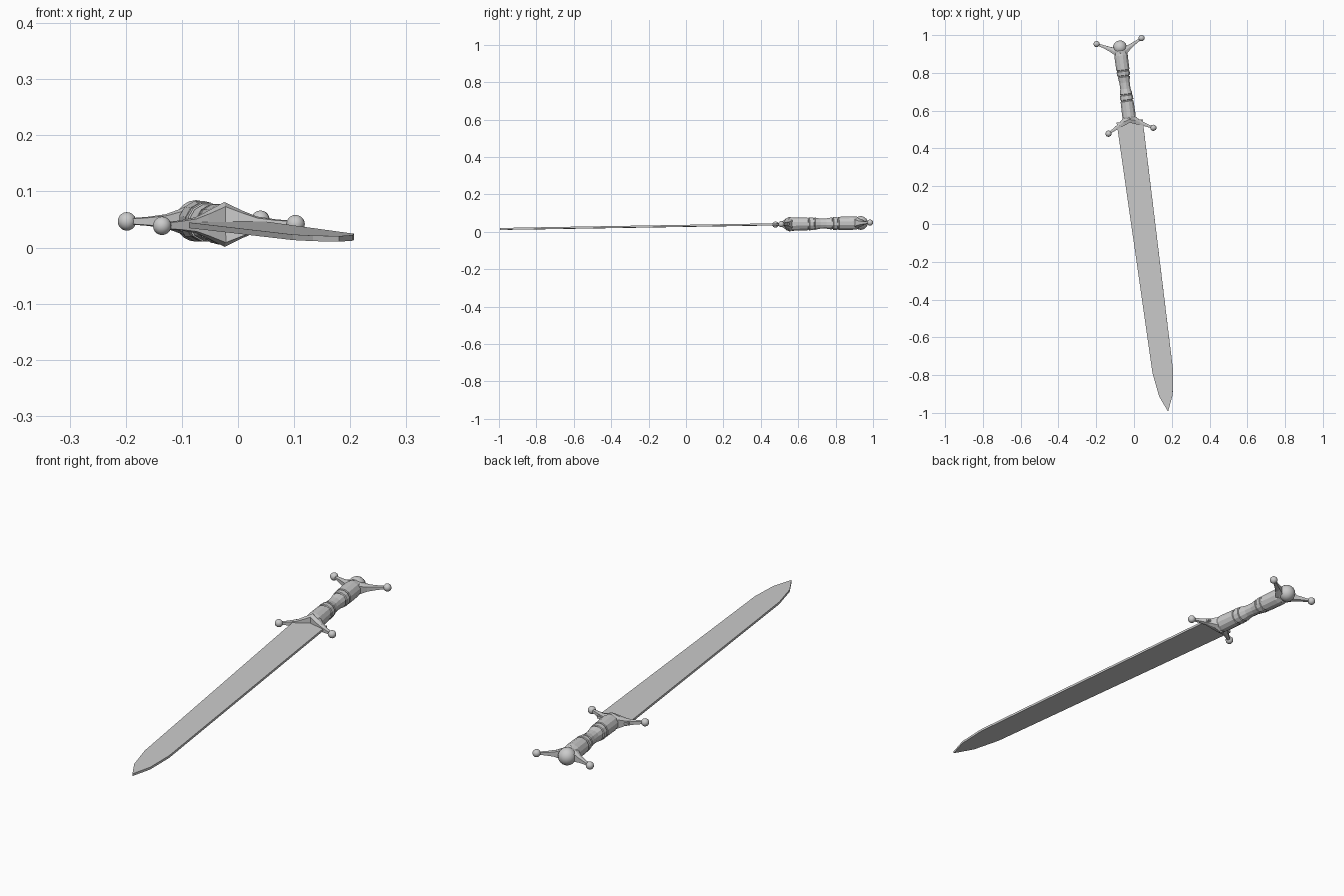
import bpy, bmesh, math
from mathutils import Matrix, Vector

if "Cube" in bpy.data.objects:
    bpy.data.objects.remove(bpy.data.objects["Cube"])

# Sword is modelled along local Y (pommel +Y, tip -Y), then laid down at a slight angle
LAY = (Matrix.Translation((0.049, 0, 0.032)) @ Matrix.Rotation(math.radians(7.53), 4, 'Z')
       @ Matrix.Rotation(0.0165, 4, 'X') @ Matrix.Rotation(-0.012, 4, 'Y'))


def finish(name, bm, smooth=False):
    bmesh.ops.recalc_face_normals(bm, faces=bm.faces)
    bm.transform(LAY)
    for f in bm.faces:
        f.smooth = smooth
    me = bpy.data.meshes.new(name)
    bm.to_mesh(me)
    bm.free()
    ob = bpy.data.objects.new(name, me)
    bpy.context.collection.objects.link(ob)
    return ob


def loft(bm, rings):
    rows = [[bm.verts.new(p) for p in r] for r in rings]
    n = len(rows[0])
    for a, b in zip(rows, rows[1:]):
        for i in range(n):
            j = (i + 1) % n
            bm.faces.new((a[i], a[j], b[j], b[i]))
    bm.faces.new(rows[0][::-1])
    bm.faces.new(rows[-1])


def ball(name, pos, r):
    bm = bmesh.new()
    bmesh.ops.create_uvsphere(bm, u_segments=16, v_segments=10, radius=r,
                              matrix=Matrix.Translation(pos))
    finish(name, bm, True)


# Blade: flat outline with thickness
half = [(0.070, 0.55), (0.069, 0.52), (0.055, -0.79), (0.036, -0.917)]
outline = half + [(0, -1.002)] + [(-x, y) for x, y in reversed(half)]
bm = bmesh.new()
loft(bm, [[(x, y, z) for x, y in outline] for z in (-0.005, 0.005)])
finish("blade", bm)

# Grip: turned profile of (y, radius) with two pairs of grooves
grip = [(0.553, 0.033), (0.575, 0.037), (0.655, 0.0355),
        (0.657, 0.032), (0.662, 0.032), (0.664, 0.036), (0.686, 0.035),
        (0.688, 0.031), (0.693, 0.031), (0.695, 0.034),
        (0.722, 0.028), (0.755, 0.028), (0.785, 0.033),
        (0.787, 0.030), (0.792, 0.030), (0.794, 0.035), (0.814, 0.036),
        (0.816, 0.032), (0.821, 0.032), (0.823, 0.036), (0.90, 0.037), (0.925, 0.033)]
N = 12
bm = bmesh.new()
loft(bm, [[(r * math.cos(2 * math.pi * (i + .5) / N), y, r * math.sin(2 * math.pi * (i + .5) / N))
           for i in range(N)] for y, r in grip])
finish("grip", bm)

# Arms: V-shaped crosspieces; (x, near y, far y, half height) measured from the V apex
sections = [(0, -0.022, 0.012, 0.040), (0.032, -0.035, 0.006, 0.024),
            (0.055, -0.043, -0.016, 0.014), (0.085, -0.056, -0.038, 0.009),
            (0.117, -0.070, -0.058, 0.006)]


def crosspiece(name, apex, flip, height):
    bm = bmesh.new()
    rings = []
    full = [(-x, a, b, h) for x, a, b, h in reversed(sections[1:])] + sections
    for x, a, b, h in full:
        m = (a + b) / 2
        h *= height
        pts = [(a, -h * .8), (m, -h), (b, -h * .8), (b, h * .8), (m, h), (a, h * .8)]
        rings.append([(x, apex + flip * y, z) for y, z in pts])
    loft(bm, rings)
    finish(name, bm)
    for side, s in (("left", -1), ("right", 1)):
        ball(f"{name}_ball_{side}", Vector((s * 0.12, apex - flip * 0.066, 0)), 0.0165)


crosspiece("guard", 0.564, 1, 1.0)
crosspiece("pommel_arms", 0.911, -1, 0.9)

# Pommel
ball("pommel", Vector((0, 0.943, 0)), 0.037)
